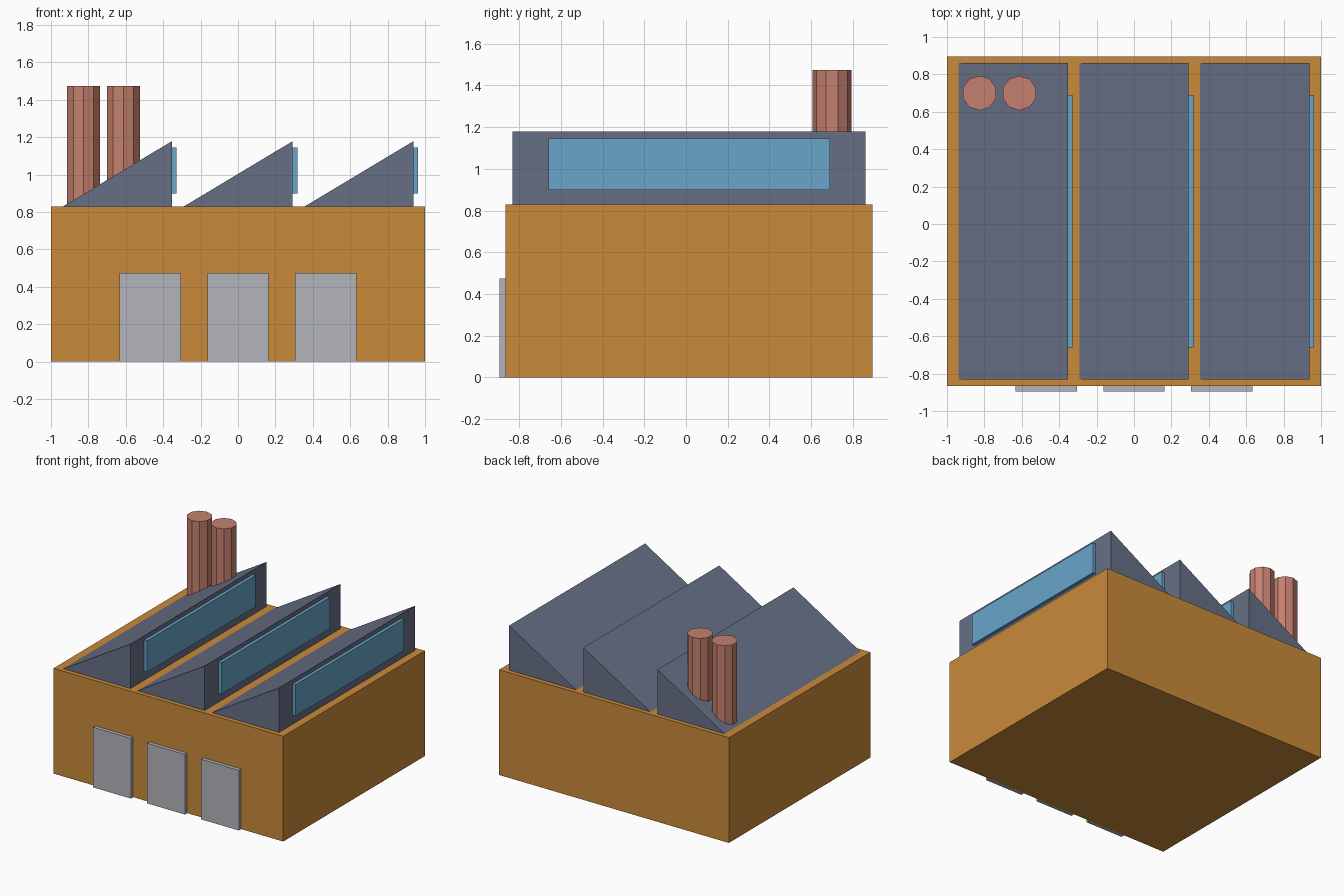
import bpy
import bmesh

if "Cube" in bpy.data.objects:
    bpy.data.objects.remove(bpy.data.objects["Cube"], do_unlink=True)


def make_material(name, rgb):
    mat = bpy.data.materials.new(name)
    mat.use_nodes = True
    colour = (*rgb, 1)
    mat.diffuse_color = colour
    mat.node_tree.nodes["Principled BSDF"].inputs["Base Color"].default_value = colour
    return mat


ochre = make_material("ochre wall", (0.584, 0.254, 0.042))
slate = make_material("slate roof", (0.133, 0.159, 0.235))
glass = make_material("blue glass", (0.138, 0.376, 0.591))
metal = make_material("grey door", (0.445, 0.462, 0.503))
brick = make_material("red brick", (0.552, 0.216, 0.156))


def add_object(name, bm, mat):
    bmesh.ops.recalc_face_normals(bm, faces=bm.faces)
    mesh = bpy.data.meshes.new(name)
    bm.to_mesh(mesh)
    bm.free()
    mesh.materials.append(mat)
    obj = bpy.data.objects.new(name, mesh)
    bpy.context.collection.objects.link(obj)
    return obj


def extrude_profile(name, points, y0, y1, mat):
    """Extrude an x-z outline from y0 to y1."""
    bm = bmesh.new()
    face = bm.faces.new([bm.verts.new((x, y0, z)) for x, z in points])
    new = bmesh.ops.extrude_face_region(bm, geom=[face])["geom"]
    verts = [v for v in new if isinstance(v, bmesh.types.BMVert)]
    bmesh.ops.translate(bm, verts=verts, vec=(0, y1 - y0, 0))
    return add_object(name, bm, mat)


def box(name, x, y, z, mat):
    outline = [(x[0], z[0]), (x[1], z[0]), (x[1], z[1]), (x[0], z[1])]
    return extrude_profile(name, outline, y[0], y[1], mat)


WALL_TOP = 0.828
FRONT, BACK = -0.866, 0.895

# Main hall
box("factory_hall", (-1, 1), (FRONT, BACK), (0, WALL_TOP), ochre)

# Sawtooth roofs, each with a window on its upright side
for i in range(3):
    left, right = -0.938 + i * 0.646, -0.354 + i * 0.646
    extrude_profile(f"sawtooth_roof_{i + 1}",
                    [(left, WALL_TOP), (right, WALL_TOP), (right, 1.178)],
                    FRONT + 0.035, BACK - 0.035, slate)
    box(f"roof_window_{i + 1}", (right - 0.01, right + 0.025),
        (-0.66, 0.69), (0.898, 1.145), glass)

# Loading doors
for i in range(3):
    x = (i - 1) * 0.47
    box(f"loading_door_{i + 1}", (x - 0.164, x + 0.164),
        (-0.895, FRONT), (0, 0.473), metal)

# Chimneys
for i, x in enumerate((-0.826, -0.613)):
    bm = bmesh.new()
    height = 1.473 - WALL_TOP
    bmesh.ops.create_cone(bm, cap_ends=True, segments=10,
                          radius1=0.093, radius2=0.093, depth=height)
    bmesh.ops.translate(bm, verts=bm.verts, vec=(x, 0.7, WALL_TOP + height / 2))
    add_object(f"chimney_{i + 1}", bm, brick)
